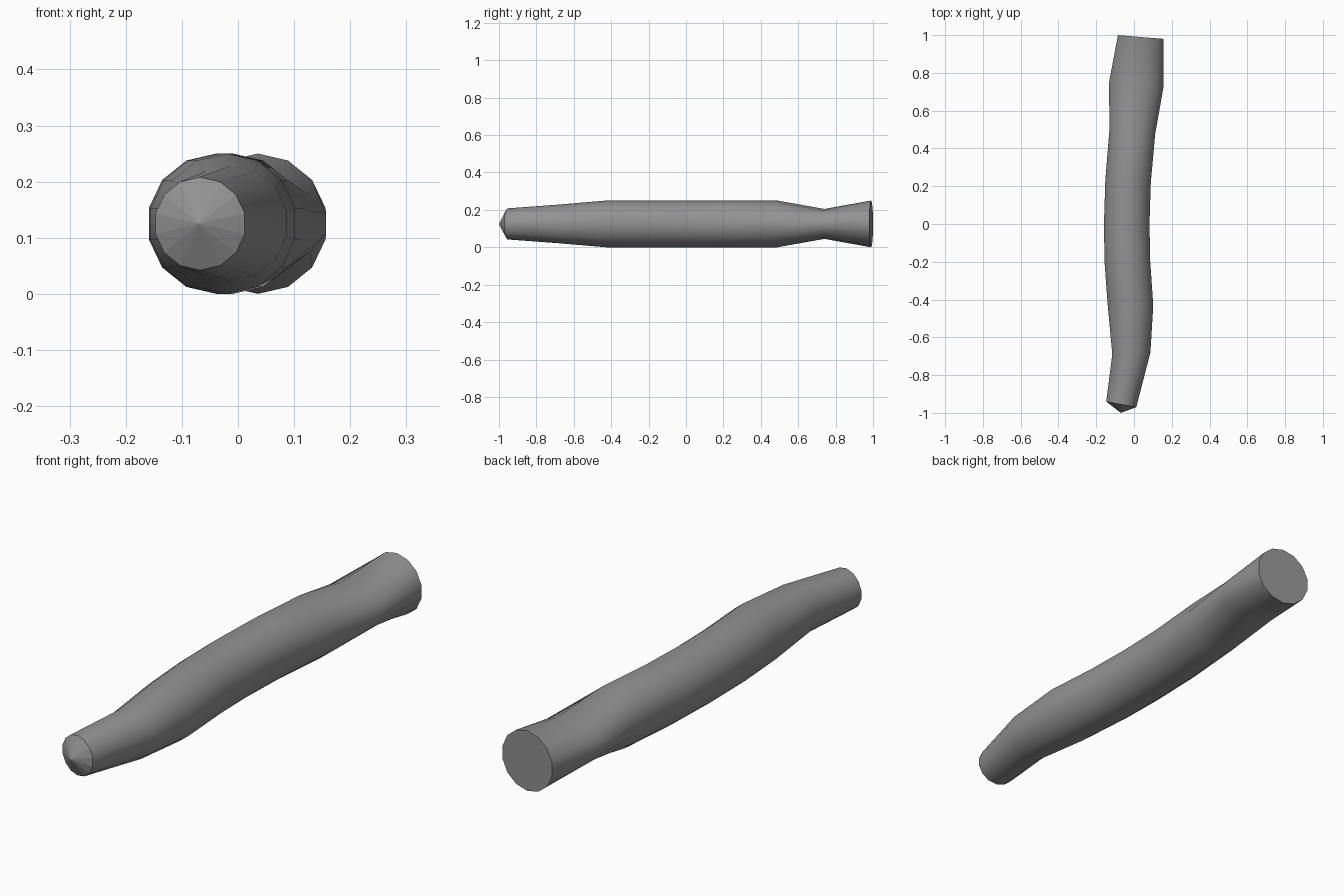
import bpy, bmesh, math
from mathutils import Vector

if "Cube" in bpy.data.objects:
    bpy.data.objects.remove(bpy.data.objects["Cube"])

SIDES = 14
# Cross-sections, back to front: left edge (x, y), right edge (x, y), half height
SECTIONS = [
    ((-0.085, 1.00), (0.156, 0.98), 0.125),
    ((-0.132, 0.75), (0.157, 0.73), 0.080),
    ((-0.130, 0.50), (0.112, 0.475), 0.125),
    ((-0.152, 0.23), (0.089, 0.22), 0.125),
    ((-0.159, 0.00), (0.082, 0.00), 0.125),
    ((-0.156, -0.20), (0.086, -0.20), 0.125),
    ((-0.140, -0.42), (0.102, -0.43), 0.125),
    ((-0.115, -0.69), (0.087, -0.68), 0.103),
    ((-0.147, -0.94), (0.012, -0.97), 0.083),
]
TIP = (-0.07, -1.0, 0.125)
MID_Z = 0.125
# A vertex sits on top, so the sides are slightly short of the full radius
SIDE_FACTOR = math.sin(2 * math.pi / SIDES * 3)

bm = bmesh.new()


def ring(left, right, half_height):
    l, r = Vector((*left, MID_Z)), Vector((*right, MID_Z))
    centre, across = (l + r) / 2, (r - l) / 2 / SIDE_FACTOR
    up = Vector((0, 0, half_height))
    angles = [2 * math.pi * i / SIDES for i in range(SIDES)]
    return [bm.verts.new(centre + across * math.sin(a) + up * math.cos(a)) for a in angles]


# Bent tube wall, smooth all the way round
rings = [ring(*s) for s in SECTIONS]
for a, b in zip(rings, rings[1:]):
    for i in range(SIDES):
        j = (i + 1) % SIDES
        bm.faces.new((a[i], a[j], b[j], b[i])).smooth = True

# Flat back end and faceted pointed front end
bm.faces.new(rings[0])
tip = bm.verts.new(TIP)
for i in range(SIDES):
    bm.faces.new((rings[-1][i], rings[-1][(i + 1) % SIDES], tip))
bmesh.ops.recalc_face_normals(bm, faces=bm.faces)

# Sharp edges where the wall meets the ends
for edge in bm.edges:
    edge.smooth = all(f.smooth for f in edge.link_faces)

mesh = bpy.data.meshes.new("bent_stick")
bm.to_mesh(mesh)
bm.free()
stick = bpy.data.objects.new("bent_stick", mesh)
bpy.context.collection.objects.link(stick)

# Dark grey surface
grey = bpy.data.materials.new("dark_grey")
grey.diffuse_color = (0.29, 0.29, 0.29, 1)
grey.use_nodes = True
grey.node_tree.nodes["Principled BSDF"].inputs["Base Color"].default_value = grey.diffuse_color
mesh.materials.append(grey)
